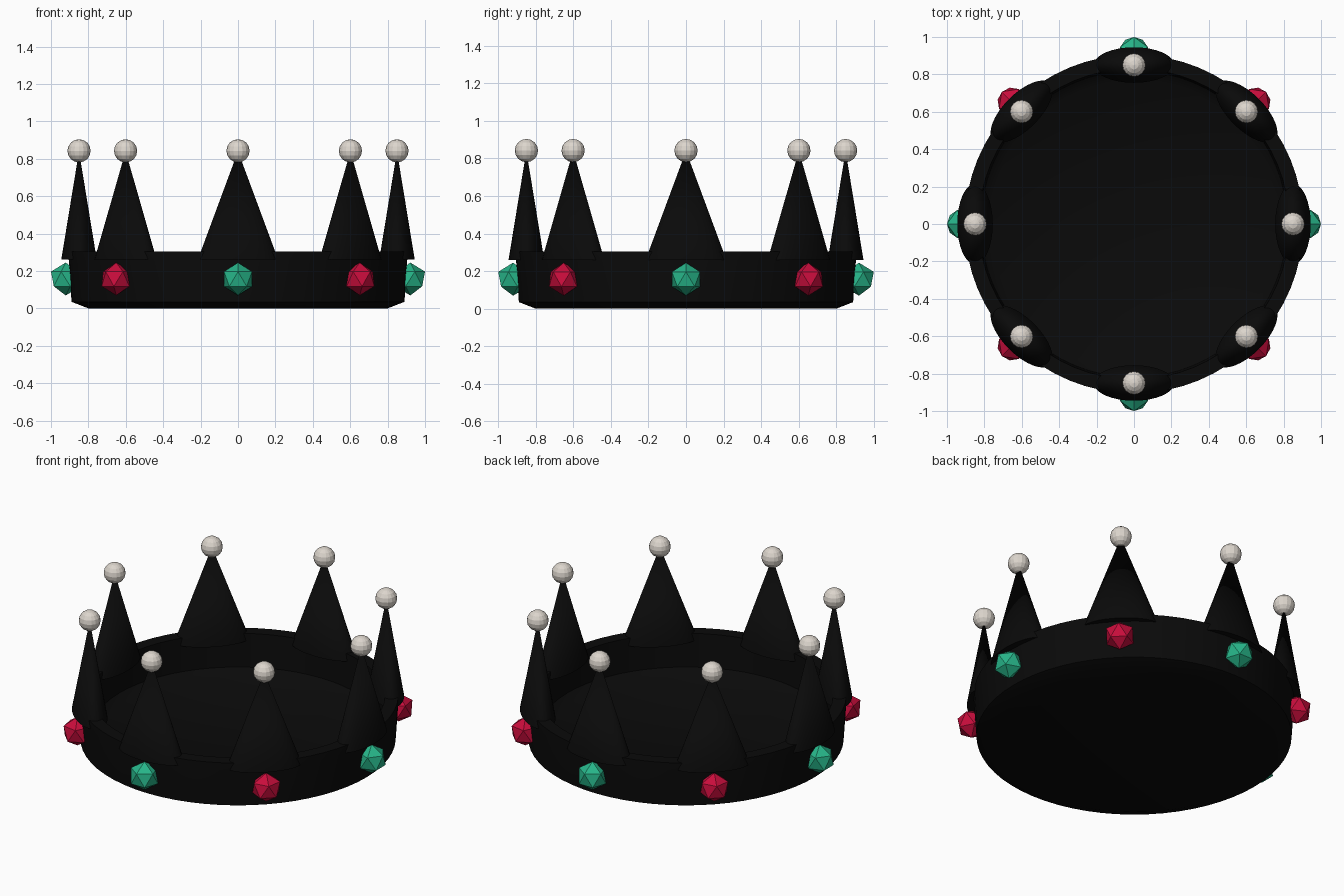
import bpy
import bmesh
import math
from mathutils import Matrix

if "Cube" in bpy.data.objects:
    bpy.data.objects.remove(bpy.data.objects["Cube"])


def material(name, colour):
    m = bpy.data.materials.new(name)
    m.diffuse_color = (*colour, 1)
    m.use_nodes = True
    m.node_tree.nodes["Principled BSDF"].inputs["Base Color"].default_value = m.diffuse_color
    return m


BLACK = material("black", (0.003, 0.003, 0.003))
GREEN = material("emerald green", (0.02, 0.46, 0.25))
RED = material("ruby red", (0.58, 0.004, 0.045))
PEARL = material("pearl white", (0.72, 0.67, 0.61))


def finish(name, bm, mat, smooth=False):
    bmesh.ops.recalc_face_normals(bm, faces=bm.faces[:])
    mesh = bpy.data.meshes.new(name)
    bm.to_mesh(mesh)
    bm.free()
    mesh.materials.append(mat)
    obj = bpy.data.objects.new(name, mesh)
    bpy.context.collection.objects.link(obj)
    if smooth:
        bpy.ops.object.select_all(action='DESELECT')
        obj.select_set(True)
        bpy.context.view_layer.objects.active = obj
        bpy.ops.object.shade_smooth_by_angle(angle=math.radians(40))
    return obj


# Shallow band with a closed floor, lathed from its profile
profile = [(0, 0), (0.80, 0), (0.89, 0.035), (0.905, 0.26), (0.905, 0.305),
           (0.83, 0.305), (0.82, 0.10), (0.77, 0.06), (0, 0.06)]
bm = bmesh.new()
verts = [bm.verts.new((r, 0, z)) for r, z in profile]
edges = [bm.edges.new(pair) for pair in zip(verts, verts[1:])]
bmesh.ops.spin(bm, geom=verts + edges, cent=(0, 0, 0), axis=(0, 0, 1),
               angle=math.tau, steps=64, use_duplicate=False)
bmesh.ops.remove_doubles(bm, verts=bm.verts[:], dist=0.0005)
finish("band", bm, BLACK, smooth=True)

for i in range(8):
    turn = Matrix.Rotation(i * math.pi / 4, 4, 'Z')

    # Flattened cone point rising from the rim
    bm = bmesh.new()
    place = turn @ Matrix.Translation((0.85, 0, 0.55)) @ Matrix.Diagonal((0.095, 0.215, 1, 1))
    bmesh.ops.create_cone(bm, cap_ends=True, segments=32, radius1=1, radius2=0,
                          depth=0.58, matrix=place)
    finish(f"point_{i + 1}", bm, BLACK, smooth=True)

    # Pearl on the tip
    bm = bmesh.new()
    bmesh.ops.create_uvsphere(bm, u_segments=16, v_segments=8, radius=0.062,
                              matrix=turn @ Matrix.Translation((0.85, 0, 0.842)))
    finish(f"pearl_{i + 1}", bm, PEARL)

    # Faceted gem below the point, alternating colours
    bm = bmesh.new()
    bmesh.ops.create_icosphere(bm, subdivisions=1, radius=0.088,
                               matrix=turn @ Matrix.Translation((0.921, 0, 0.157)))
    finish(f"gem_{i + 1}", bm, RED if i % 2 else GREEN)
